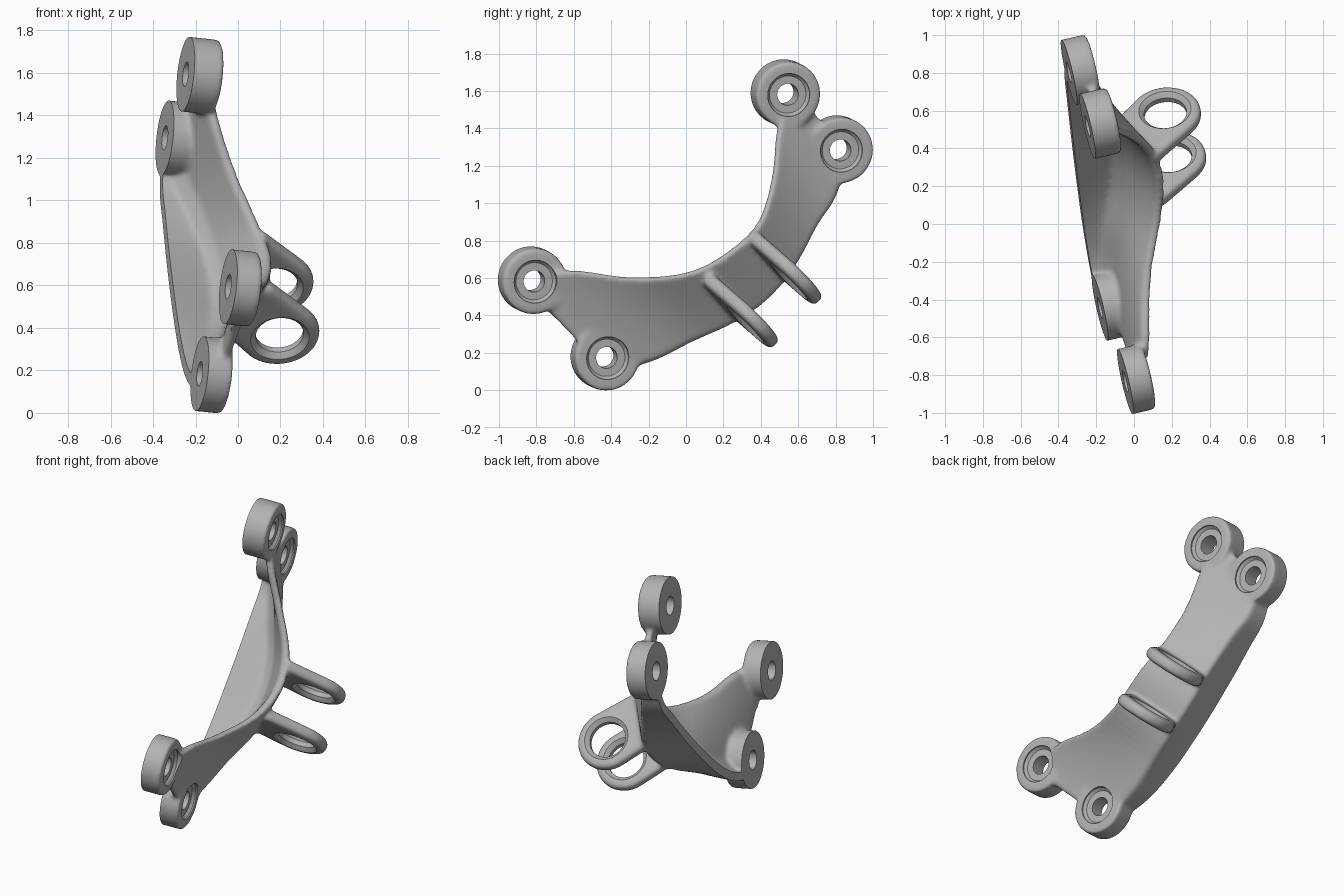
import bpy, bmesh, math
from mathutils import Matrix, Vector

cube = bpy.data.objects.get("Cube")
if cube:
    bpy.data.objects.remove(cube, do_unlink=True)

# Bracket frame: s runs along the span, t across it, h away from the mounting plane
n = Vector((0.969, 0.222, -0.106)).normalized()
u = Vector((-0.085, 0.7045, 0.7045))
u = (u - n * u.dot(n)).normalized()
v = n.cross(u)
frame = Matrix((u, v, n)).transposed().to_4x4()
frame.translation = (-0.303, 0, 0)

# Bolt bosses: span position, cross position, height
BOSSES = [(1.487, 0.787, 0.145), (1.485, 0.362, 0.13), (-0.187, 1.042, 0.125), (-0.19, 0.462, 0.12)]
LUGS = [0.47, 0.80]
LUG_T, LUG_H, LUG_R = 0.152, 0.518, 0.19


def loft(bm, rings):
    """Skin a list of equal-length closed rings and cap both ends."""
    rows = [[bm.verts.new(p) for p in ring] for ring in rings]
    count = len(rows[0])
    faces = [bm.faces.new(rows[0]), bm.faces.new(rows[-1])]
    for a, b in zip(rows, rows[1:]):
        for i in range(count):
            j = (i + 1) % count
            faces.append(bm.faces.new((a[i], a[j], b[j], b[i])))
    bmesh.ops.recalc_face_normals(bm, faces=faces)


def revolve(bm, profile, place, sides=64):
    """Turn (radius, height) pairs round the local z axis."""
    angles = [2 * math.pi * i / sides for i in range(sides)]
    loft(bm, [[place @ Vector((r * math.cos(a), r * math.sin(a), z)) for a in angles]
              for r, z in profile])


def make_object(bm, name):
    mesh = bpy.data.meshes.new(name)
    bm.to_mesh(mesh)
    bm.free()
    obj = bpy.data.objects.new(name, mesh)
    bpy.context.collection.objects.link(obj)
    return obj


def apply_modifier(obj, kind, **settings):
    mod = obj.modifiers.new(kind.lower(), kind)
    for key, value in settings.items():
        setattr(mod, key, value)
    bpy.context.view_layer.objects.active = obj
    bpy.ops.object.modifier_apply(modifier=mod.name)


def catmull(a, b, c, d, f):
    return [0.5 * (2 * q + (r - p) * f + (2 * p - 5 * q + 4 * r - w) * f * f
                   + (3 * q - p - 3 * r + w) * f ** 3) for p, q, r, w in zip(a, b, c, d)]


# Arched shell: span position, wall foot, ridge position, ridge height, open edge, open edge height
STATIONS = [
    (-0.24, 0.50, 0.51, 0.10, 0.99, 0.11),
    (-0.15, 0.33, 0.35, 0.11, 1.04, 0.13),
    (0.00, 0.24, 0.265, 0.14, 0.945, 0.18),
    (0.19, 0.195, 0.21, 0.19, 0.715, 0.26),
    (0.42, 0.18, 0.135, 0.26, 0.54, 0.375),
    (0.65, 0.175, 0.10, 0.29, 0.475, 0.425),
    (0.88, 0.175, 0.122, 0.27, 0.465, 0.385),
    (1.11, 0.18, 0.175, 0.20, 0.56, 0.275),
    (1.30, 0.19, 0.205, 0.14, 0.69, 0.18),
    (1.52, 0.30, 0.32, 0.10, 0.80, 0.11),
]


def section(s, foot, ridge, ridge_h, edge, edge_h):
    wall, r = 0.055, 0.015
    return [(s, foot, -0.04), (s, ridge, ridge_h - r), (s, ridge + r, ridge_h),
            (s, edge - r, edge_h), (s, edge, edge_h - r),
            (s, edge, edge_h - wall + r), (s, edge - r, edge_h - wall),
            (s, ridge + 0.12, ridge_h - 0.035),
            (s, 0.65 * ridge + 0.35 * foot + wall, ridge_h - 0.09), (s, foot + wall, -0.04)]


body = bmesh.new()
padded = [STATIONS[0]] + STATIONS + [STATIONS[-1]]
rings = []
for k in range(len(STATIONS) - 1):
    rings += [section(*catmull(*padded[k:k + 4], i / 6)) for i in range(6)]
rings.append(section(*STATIONS[-1]))
loft(body, rings)

for s, t, top in BOSSES:
    revolve(body, [(0.177, -0.04), (0.177, top)], Matrix.Translation((s, t, 0)))

# Pair of clevis lugs with rounded rims
for s in LUGS:
    verts = []
    for side, inset in ((-0.039, 0.02), (-0.022, 0), (0.022, 0), (0.039, 0.02)):
        r = LUG_R - inset
        outline = [(LUG_T + r * math.cos(i * math.pi / 32),
                    LUG_H + r * math.sin(i * math.pi / 32)) for i in range(64)]
        outline += [(0.465 - inset, 0.40), (0.43, 0.36), (0.12 + inset, 0.26)]
        verts += [body.verts.new((s + side, t, h)) for t, h in outline]
    hull = bmesh.ops.convex_hull(body, input=verts)
    bmesh.ops.delete(body, geom=list({g for g in hull["geom_interior"]
                                      if isinstance(g, bmesh.types.BMVert)}), context='VERTS')
bmesh.ops.recalc_face_normals(body, faces=body.faces[:])
bracket = make_object(body, "mounting_bracket")

# Fuse the parts and blend their joins
apply_modifier(bracket, 'REMESH', mode='VOXEL', voxel_size=0.01)
apply_modifier(bracket, 'SMOOTH', factor=0.5, iterations=22)

# Flat mounting plane
slab = bmesh.new()
bmesh.ops.create_cube(slab, size=1, matrix=Matrix.Translation((0.65, 0.6, -0.25))
                      @ Matrix.Diagonal((4, 4, 0.5, 1)))

# Shallow counterbored bolt holes and round-edged pin holes
drills = bmesh.new()
for s, t, top in BOSSES:
    revolve(drills, [(0.058, -0.1), (0.058, top - 0.025), (0.1, top - 0.025),
                     (0.115, top - 0.008), (0.12, 0.3)], Matrix.Translation((s, t, 0)))
for s in LUGS:
    revolve(drills, [(0.165, -0.06), (0.13, -0.032), (0.113, -0.015),
                     (0.113, 0.015), (0.13, 0.032), (0.165, 0.06)],
            Matrix.Translation((s, LUG_T, LUG_H)) @ Matrix.Rotation(math.pi / 2, 4, 'Y'))

for bm, name in ((slab, "plane_cutter"), (drills, "hole_cutter")):
    cutter = make_object(bm, name)
    cutter.hide_render = True
    apply_modifier(bracket, 'BOOLEAN', operation='DIFFERENCE', solver='EXACT', object=cutter)
    bpy.data.objects.remove(cutter, do_unlink=True)

# Stand the bracket in place
bracket.data.transform(frame)
low = min(p.co.z for p in bracket.data.vertices)
bracket.data.transform(Matrix.Translation((0, 0, -low)))

# Grey metal
metal = bpy.data.materials.new("grey_metal")
metal.use_nodes = True
grey = (0.45, 0.45, 0.45, 1)
metal.diffuse_color = grey
metal.node_tree.nodes["Principled BSDF"].inputs["Base Color"].default_value = grey
bracket.data.materials.clear()
bracket.data.materials.append(metal)
for face in bracket.data.polygons:
    face.material_index = 0

bpy.ops.object.select_all(action='DESELECT')
bracket.select_set(True)
bpy.context.view_layer.objects.active = bracket
bpy.ops.object.shade_smooth_by_angle(angle=math.radians(35))
